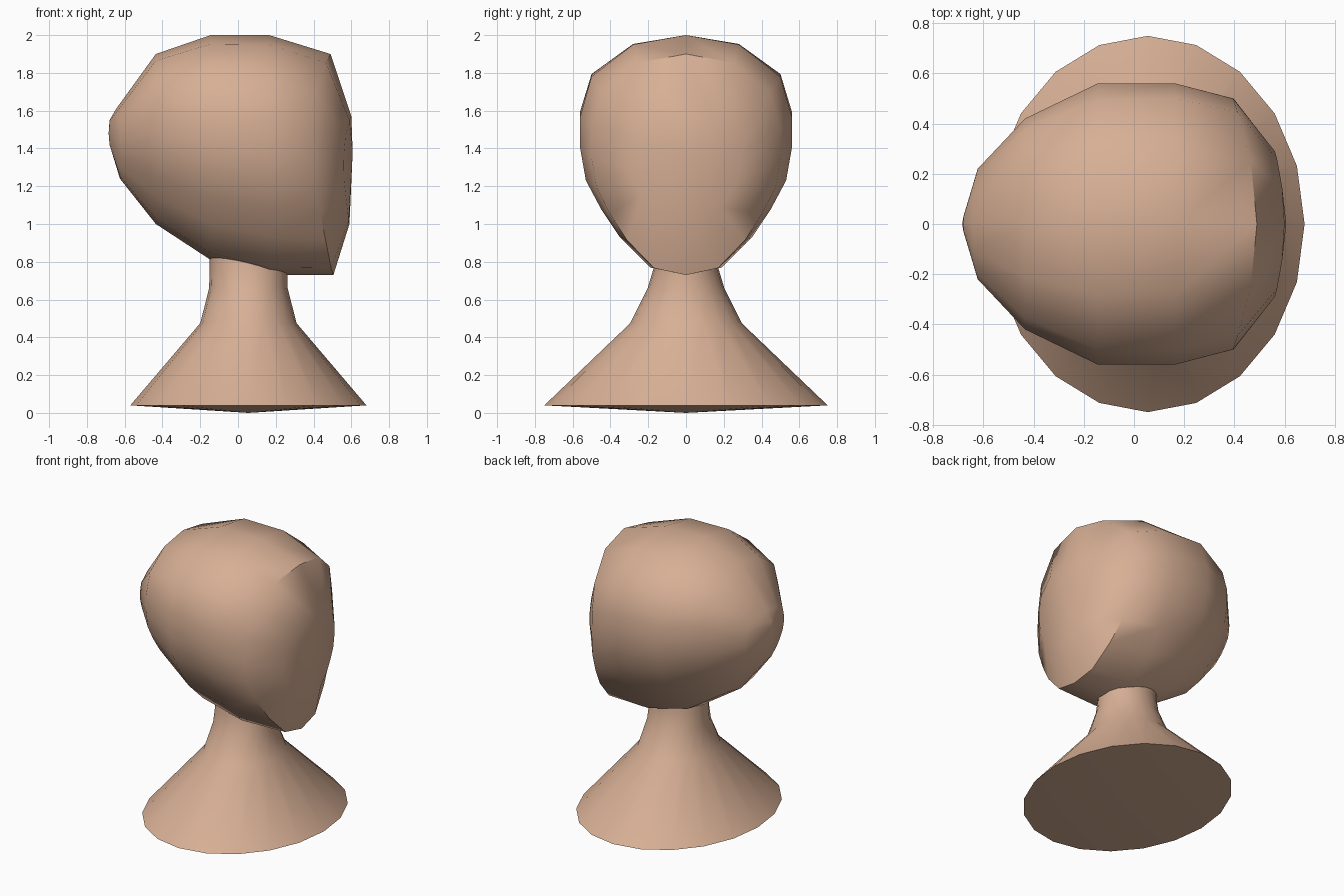
import bpy, bmesh, math

if "Cube" in bpy.data.objects:
    bpy.data.objects.remove(bpy.data.objects["Cube"])

skin = bpy.data.materials.new("warm skin")
skin.diffuse_color = (0.68, 0.43, 0.30, 1)
skin.use_nodes = True
skin.node_tree.nodes["Principled BSDF"].inputs["Base Color"].default_value = skin.diffuse_color


def loft(name, rings, start, end, angle):
    """Skin a list of closed rings; each end closes to a point."""
    bm = bmesh.new()
    loops = [[bm.verts.new(p) for p in ring] for ring in rings]
    n = len(loops[0])
    for a, b in zip(loops, loops[1:]):
        for i in range(n):
            j = (i + 1) % n
            bm.faces.new((a[i], a[j], b[j], b[i]))
    for loop, tip in ((loops[0], start), (loops[-1], end)):
        v = bm.verts.new(tip)
        for i in range(n):
            bm.faces.new((loop[i], loop[(i + 1) % n], v))
    bmesh.ops.recalc_face_normals(bm, faces=bm.faces)
    for f in bm.faces:
        f.smooth = True
    me = bpy.data.meshes.new(name)
    bm.to_mesh(me)
    bm.free()
    me.set_sharp_from_angle(angle=math.radians(angle))
    me.materials.append(skin)
    ob = bpy.data.objects.new(name, me)
    bpy.context.collection.objects.link(ob)
    return ob


# Half outline of the head's widest section: (y, z), crown to chin
HALF = [(0, 2.0), (.28, 1.95), (.5, 1.78), (.56, 1.57), (.56, 1.4),
        (.53, 1.23), (.45, 1.08), (.35, .93), (.19, .77), (0, .73)]
OUTLINE = HALF + [(-y, z) for y, z in HALF[-2:0:-1]]


def section(x_bottom, x_top, bottom, top, half_width, bend):
    """Outline fitted to a size; bend moves its sides along x."""
    pts = []
    for y, z in OUTLINE:
        t = (z - .73) / 1.27
        s = y / .56
        pts.append((x_bottom + (x_top - x_bottom) * t + bend * s * s,
                    s * half_width, bottom + (top - bottom) * t))
    return pts


# Head: sections from the back of the skull to the face
head = [
    section(-.68, -.68, 1.42, 1.55, .03, 0),
    section(-.625, -.645, 1.24, 1.61, .22, .015),
    section(-.435, -.435, 1.0, 1.9, .42, 0),
    section(-.145, -.145, .81, 2.0, .56, 0),
    section(.165, .165, .73, 2.0, .56, 0),
    section(.505, .49, .73, 1.9, .50, -.10),
    section(.59, .60, 1.0, 1.57, .29, -.035),
]
loft("head", head, (-.685, 0, 1.48), (.607, 0, 1.38), 50)


# Neck and shoulders: 20-sided ellipses (centre x, x radius, y radius, z)
def ellipse(cx, rx, ry, z):
    return [(cx + rx * math.cos(i * math.pi / 10),
             ry * math.sin(i * math.pi / 10), z) for i in range(20)]


neck = [ellipse(*r) for r in ((.055, .625, .75, .04), (.055, .255, .295, .475),
                              (.055, .208, .203, .66), (.055, .205, .17, .77),
                              (.055, .205, .165, .88))]
loft("neck_and_shoulders", neck, (.055, 0, 0), (.055, 0, .9), 50)
